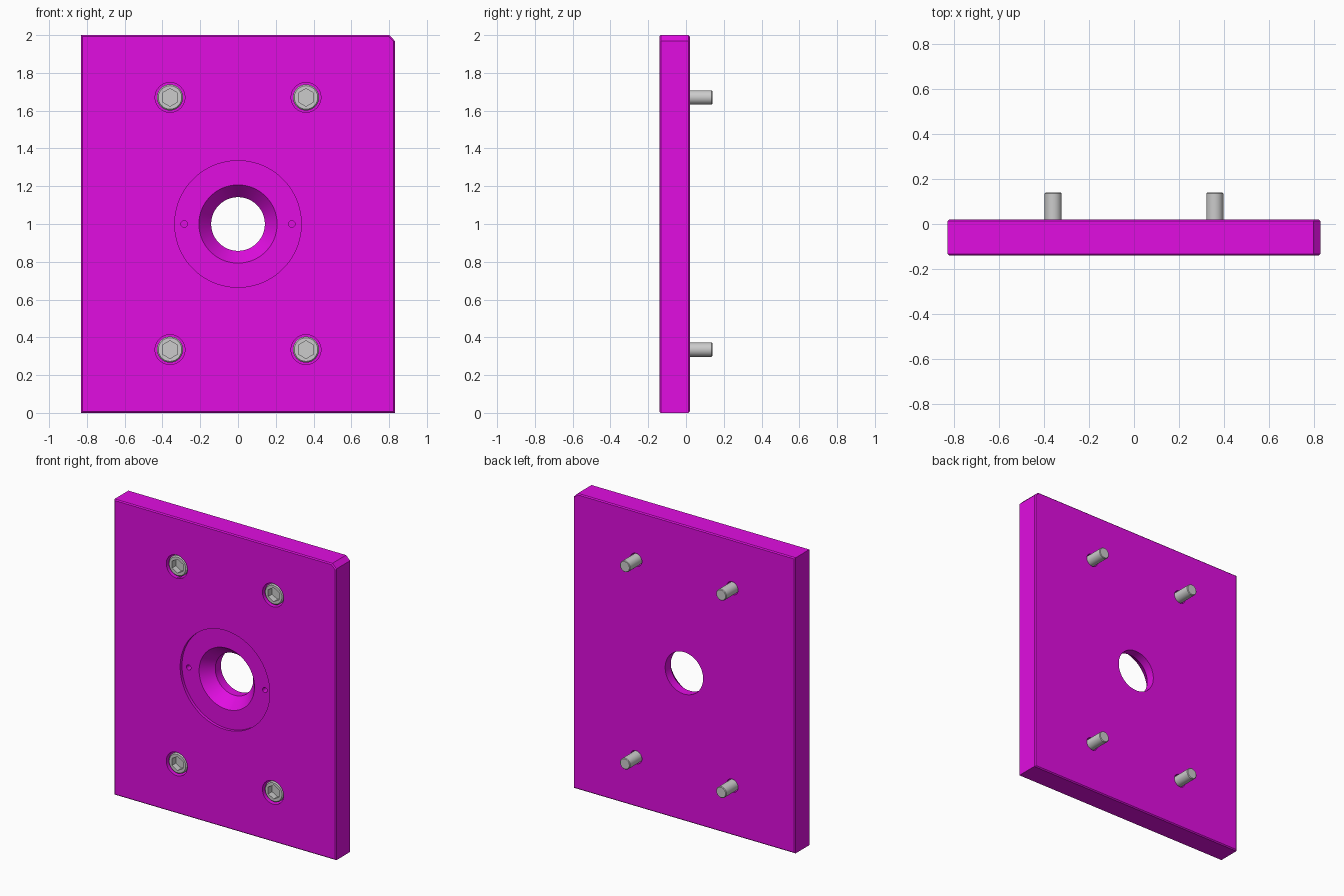
import bpy, bmesh
from math import sin, cos, pi, radians

if "Cube" in bpy.data.objects:
    bpy.data.objects.remove(bpy.data.objects["Cube"])

FRONT, BACK = -0.14, 0.02
SCREWS = [(x, z) for x in (-0.36, 0.36) for z in (0.335, 1.67)]


def add_object(name, bm):
    bmesh.ops.recalc_face_normals(bm, faces=bm.faces[:])
    mesh = bpy.data.meshes.new(name)
    bm.to_mesh(mesh)
    bm.free()
    ob = bpy.data.objects.new(name, mesh)
    bpy.context.collection.objects.link(ob)
    return ob


def lathe(name, profile, cx=0.0, cz=0.0, n=48):
    """Closed solid turned around the y direction from (radius, y) points."""
    bm = bmesh.new()
    rings = [[bm.verts.new((cx + r * sin(2 * pi * i / n), y, cz + r * cos(2 * pi * i / n)))
              for i in range(n)] for r, y in profile]
    for a, b in zip(rings, rings[1:]):
        for i in range(n):
            j = (i + 1) % n
            bm.faces.new((a[i], a[j], b[j], b[i]))
    bm.faces.new(rings[0])
    bm.faces.new(rings[-1])
    return add_object(name, bm)


def select_only(ob):
    bpy.ops.object.select_all(action='DESELECT')
    ob.select_set(True)
    bpy.context.view_layer.objects.active = ob


def cut(target, cutter):
    mod = target.modifiers.new("cut", 'BOOLEAN')
    mod.operation = 'DIFFERENCE'
    mod.solver = 'EXACT'
    mod.object = cutter
    select_only(target)
    bpy.ops.object.modifier_apply(modifier=mod.name)
    bpy.data.objects.remove(cutter)


def smooth(ob):
    select_only(ob)
    bpy.ops.object.shade_smooth_by_angle(angle=radians(25))


# Plate with one clipped corner and finely broken face edges
bm = bmesh.new()
outline = [(-0.83, 0), (0.83, 0), (0.83, 1.97), (0.80, 2), (-0.83, 2)]
face = bm.faces.new([bm.verts.new((x, FRONT, z)) for x, z in outline])
ext = bmesh.ops.extrude_face_region(bm, geom=[face])
bmesh.ops.translate(bm, vec=(0, BACK - FRONT, 0),
                    verts=[v for v in ext["geom"] if isinstance(v, bmesh.types.BMVert)])
rim = [e for e in bm.edges if abs(e.verts[0].co.y - e.verts[1].co.y) < 1e-5]
bmesh.ops.bevel(bm, geom=rim, offset=0.007, segments=1, affect='EDGES')
plate = add_object("plate", bm)

# Central recess, funnel and through hole
cut(plate, lathe("centre_cutter", [(0.335, -0.2), (0.335, -0.12), (0.207, -0.12),
                                   (0.142, -0.04), (0.142, 0.1)], 0, 1, 96))
# Two small pin holes in the recess
for x in (-0.285, 0.285):
    cut(plate, lathe("pin_cutter", [(0.017, -0.2), (0.017, -0.07)], x, 1, 24))
# Counterbored screw holes
for x, z in SCREWS:
    cut(plate, lathe("bore_cutter", [(0.079, -0.2), (0.079, -0.055),
                                     (0.044, -0.055), (0.044, 0.1)], x, z))

mat = bpy.data.materials.new("magenta")
mat.diffuse_color = (0.75, 0.004, 0.75, 1)
mat.use_nodes = True
mat.node_tree.nodes["Principled BSDF"].inputs["Base Color"].default_value = mat.diffuse_color
plate.data.materials.clear()
plate.data.materials.append(mat)
smooth(plate)

# Socket head screws sharing one mesh
screw = lathe("screw", [(0.062, -0.133), (0.069, -0.126), (0.069, -0.055), (0.038, -0.055),
                        (0.038, 0.136), (0.034, 0.14)])
cut(screw, lathe("hex_cutter", [(0.047, -0.2), (0.047, -0.092)], n=6))
smooth(screw)
for k, (x, z) in enumerate(SCREWS):
    ob = screw if k == 0 else screw.copy()
    if k:
        bpy.context.collection.objects.link(ob)
    ob.name = f"screw_{k + 1}"
    ob.location = (x, 0, z)
